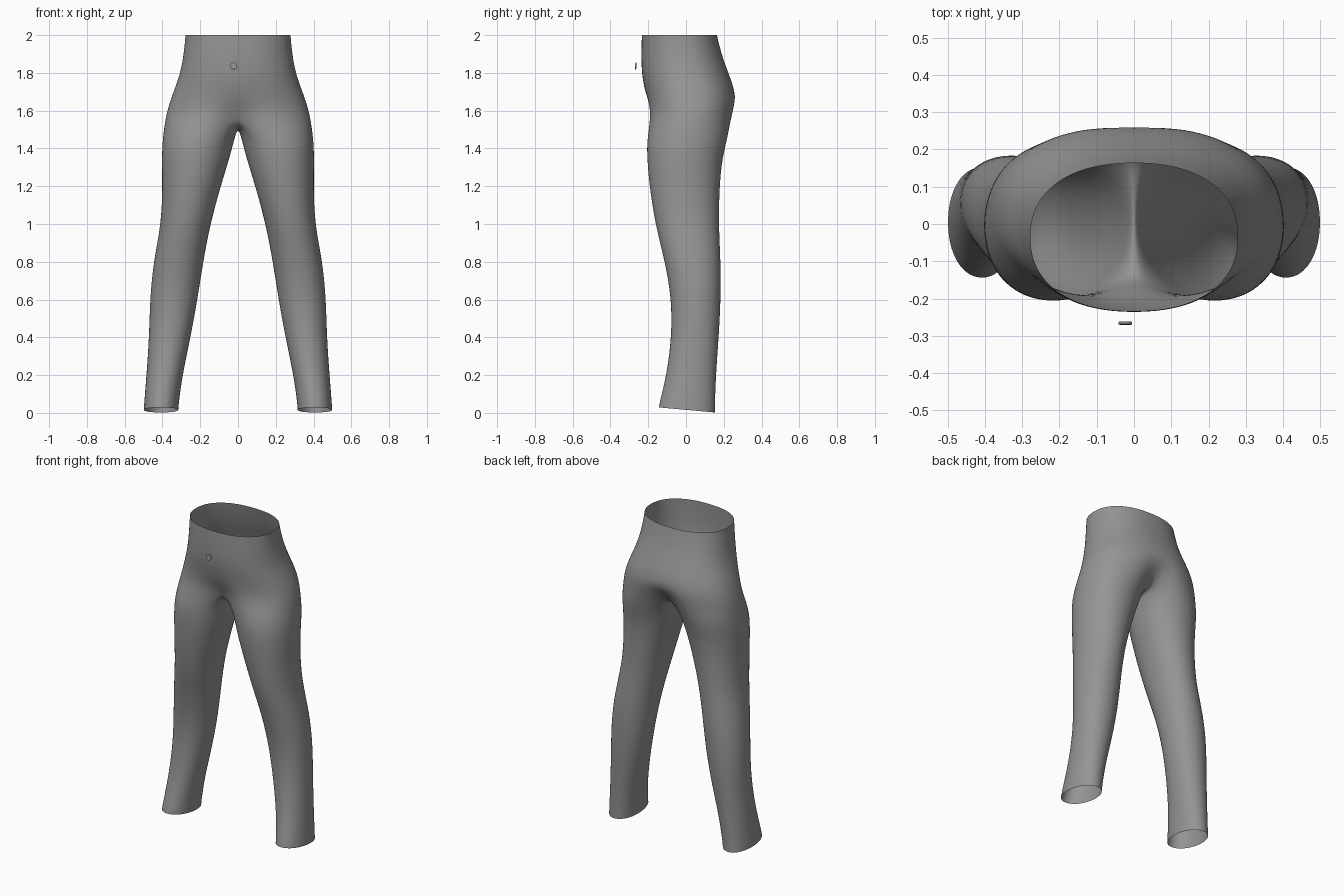
import bpy, bmesh
from math import sin, cos, pi, radians, copysign

if "Cube" in bpy.data.objects:
    bpy.data.objects.remove(bpy.data.objects["Cube"], do_unlink=True)

grey = bpy.data.materials.new("cloth grey")
grey.use_nodes = True
grey.diffuse_color = (0.3, 0.3, 0.3, 1)
grey.node_tree.nodes["Principled BSDF"].inputs["Base Color"].default_value = (0.3, 0.3, 0.3, 1)

OUTER, INNER = 14, 6   # segments on the outside of a leg and along the crotch


def oval(t, x0, x1, y0, y1, power):
    """Point on a rounded oval; t = 0 is the front, 90 degrees the outside."""
    s, c = sin(t), cos(t)
    x = (x0 + x1) / 2 + (x1 - x0) / 2 * copysign(abs(s) ** power, s)
    y = (y0 + y1) / 2 - (y1 - y0) / 2 * copysign(abs(c) ** power, c)
    return x, y


# Hips: height, half width, front y, back y, front and back pull at the middle
hips = [(2.0, .28, -.235, .165, 0, 0), (1.97, .282, -.236, .172, 0, 0),
        (1.88, .292, -.238, .195, 0, 0), (1.79, .31, -.235, .23, 0, 0),
        (1.71, .34, -.22, .258, 0, 0), (1.64, .365, -.208, .27, .015, .005),
        (1.57, .385, -.206, .262, .06, .075)]
# Legs: height, inner x, outer x, front y, back y
legs = [(1.45, .017, .402, -.21, .222), (1.35, .042, .406, -.209, .195),
        (1.2, .09, .402, -.196, .18), (1.0, .145, .408, -.166, .175),
        (.8, .183, .45, -.113, .186), (.6, .213, .468, -.078, .186),
        (.4, .25, .472, -.078, .175), (.2, .293, .486, -.105, .16),
        (.05, .313, .498, -.14, .155), (.016, .315, .5, -.146, .155)]

bm = bmesh.new()
rows = []
for z, w, y0, y1, pull_f, pull_b in hips:
    row = []
    for i in range(OUTER + 1):
        t = pi * i / OUTER
        x, y = oval(t, -w, w, y0, y1, 0.88)
        x = 0 if i in (0, OUTER) else x
        k = max(0, 1 - x / 0.17) ** 2
        y += k * (pull_f if i < OUTER / 2 else -pull_b)
        row.append(bm.verts.new((x, y, z)))
    rows.append(row)
for a, b in zip(rows, rows[1:]):
    for i in range(OUTER):
        bm.faces.new((a[i], b[i], b[i + 1], a[i + 1]))

# Crotch seam closes the last hip row into the top ring of the leg
ring = list(rows[-1])
front, back = ring[0].co.y, ring[-1].co.y
for j in range(1, INNER):
    u = j / INNER
    z = 1.513 + 0.057 * (2 * u - 1) ** 2
    ring.append(bm.verts.new((0, back + (front - back) * u, z)))

# Leg tube with a hem that rises towards the front
start, end = radians(-38), radians(218)
angles = [start + (end - start) * i / OUTER for i in range(OUTER + 1)]
angles += [end + (2 * pi + start - end) * j / INNER for j in range(1, INNER)]
for z, x0, x1, y0, y1 in legs:
    new = []
    for t in angles:
        x, y = oval(t, x0, x1, y0, y1, 0.95)
        tilt = -0.09 * y if z < 0.1 else 0
        new.append(bm.verts.new((x, y, z + tilt)))
    n = len(new)
    for i in range(n):
        bm.faces.new((ring[i], new[i], new[(i + 1) % n], ring[(i + 1) % n]))
    ring = new
bmesh.ops.recalc_face_normals(bm, faces=bm.faces)
if sum(f.normal.x * f.calc_area() for f in bm.faces if f.calc_center_median().x > .3) < 0:
    bmesh.ops.reverse_faces(bm, faces=bm.faces)
for f in bm.faces:
    f.smooth = True
mesh = bpy.data.meshes.new("trousers")
bm.to_mesh(mesh)
bm.free()
mesh.materials.append(grey)
trousers = bpy.data.objects.new("trousers", mesh)
bpy.context.collection.objects.link(trousers)
mirror = trousers.modifiers.new("mirror", "MIRROR")
mirror.use_clip = True
smooth = trousers.modifiers.new("smooth", "SUBSURF")
smooth.levels = smooth.render_levels = 2

# Waist button
bpy.ops.mesh.primitive_cylinder_add(vertices=24, radius=0.018, depth=0.007,
                                    location=(-0.023, -0.266, 1.837),
                                    rotation=(radians(86), 0, 0))
button = bpy.context.object
button.name = "button"
button.data.materials.append(grey)
bpy.ops.object.shade_smooth_by_angle()
